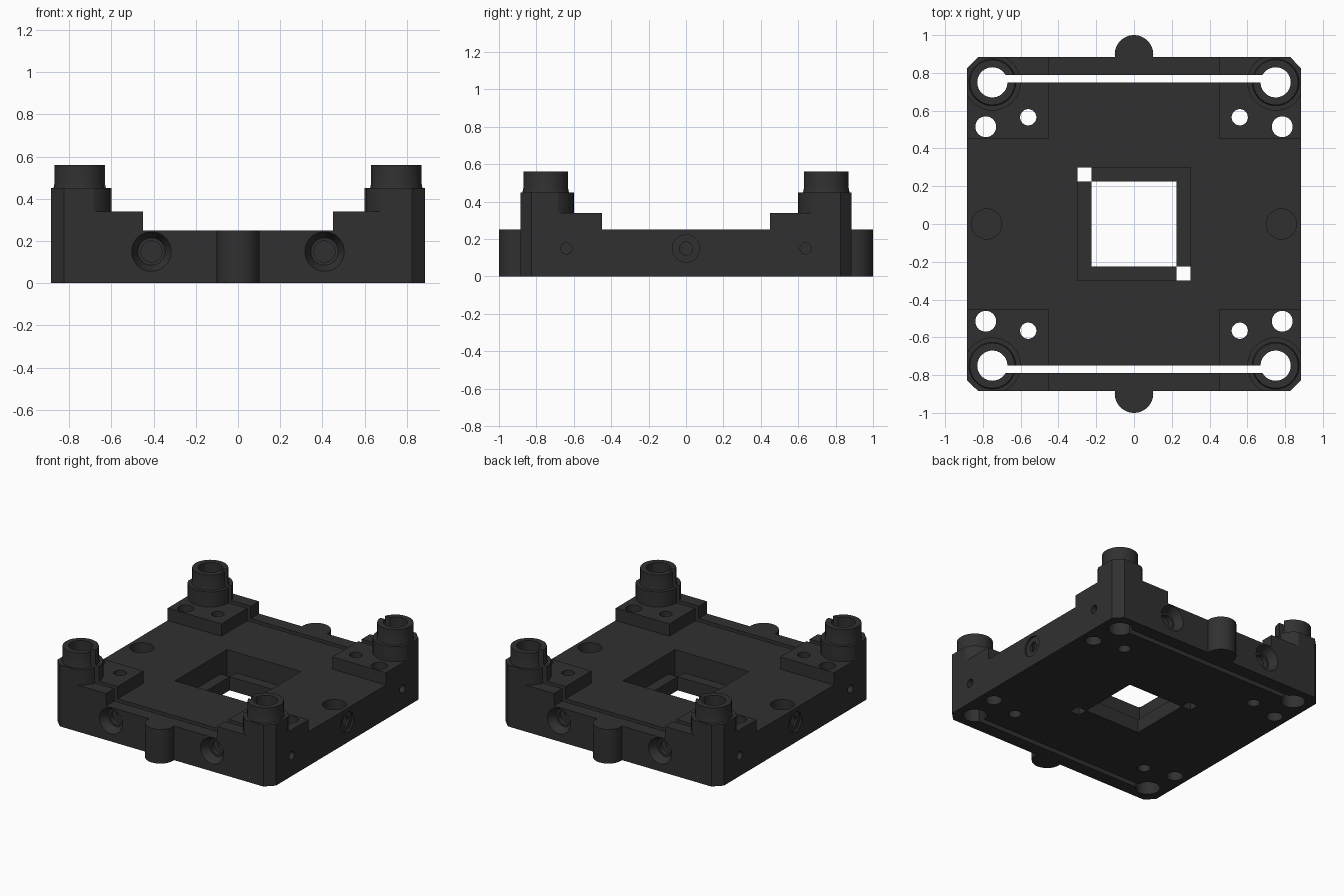
import bpy, bmesh, math
from mathutils import Matrix, Vector

if "Cube" in bpy.data.objects:
    bpy.data.objects.remove(bpy.data.objects["Cube"])

E = 0.885      # half width of the body
C = 0.06       # corner chamfer


def make(name, bm):
    bmesh.ops.recalc_face_normals(bm, faces=bm.faces)
    me = bpy.data.meshes.new(name)
    bm.to_mesh(me)
    bm.free()
    ob = bpy.data.objects.new(name, me)
    bpy.context.collection.objects.link(ob)
    return ob


def prism(name, pts, z0, z1):
    bm = bmesh.new()
    f = bm.faces.new([bm.verts.new((x, y, z0)) for x, y in pts])
    r = bmesh.ops.extrude_face_region(bm, geom=[f])
    for v in r["geom"]:
        if isinstance(v, bmesh.types.BMVert):
            v.co.z = z1
    return make(name, bm)


def box(name, x0, x1, y0, y1, z0, z1):
    return prism(name, [(x0, y0), (x1, y0), (x1, y1), (x0, y1)], z0, z1)


def rod(name, a, b, r1, r2=None, n=40):
    a, b = Vector(a), Vector(b)
    bm = bmesh.new()
    rot = (b - a).to_track_quat('Z', 'Y').to_matrix().to_4x4()
    bmesh.ops.create_cone(bm, cap_ends=True, segments=n, radius1=r1,
                          radius2=r1 if r2 is None else r2, depth=(b - a).length,
                          matrix=Matrix.Translation((a + b) / 2) @ rot)
    return make(name, bm)


def combine(target, tool, op):
    m = target.modifiers.new("bool", 'BOOLEAN')
    m.operation, m.object, m.solver = op, tool, 'EXACT'
    me = bpy.data.meshes.new_from_object(
        target.evaluated_get(bpy.context.evaluated_depsgraph_get()))
    target.modifiers.clear()
    target.data = me
    bpy.data.objects.remove(tool)


# main plate with chamfered corners
k = E - C
body = prism("mounting_frame", [(-k, -E), (k, -E), (E, -k), (E, k),
                                (k, E), (-k, E), (-E, k), (-E, -k)], 0, 0.25)


def add(o):
    combine(body, o, 'UNION')


def cut(o):
    o.hide_render = True
    combine(body, o, 'DIFFERENCE')


QUADS = [(sx, sy) for sx in (-1, 1) for sy in (-1, 1)]

# corner tower outline: round on the inside, square outside
half = math.sqrt(0.15 ** 2 - (E - 0.75) ** 2)
a0 = math.atan2(-half, E - 0.75)
a1 = math.atan2(E - 0.75, half) - 0
a1 = math.atan2(E - 0.75, -half) - 2 * math.pi
arc = [(0.75 + 0.15 * math.cos(a0 + (a1 - a0) * i / 24),
        0.75 + 0.15 * math.sin(a0 + (a1 - a0) * i / 24)) for i in range(25)]
arc[0], arc[-1] = (E, 0.75 - half), (0.75 - half, E)
tower = arc + [(k, E), (E, k)]
pad = [(0.45, 0.45), (E, 0.45), (E, k), (k, E), (0.45, E)]

# raised pads and slotted corner posts
for sx, sy in QUADS:
    px, py = 0.75 * sx, 0.75 * sy
    add(prism("pad", [(x * sx, y * sy) for x, y in pad], 0.1, 0.34))
    add(prism("tower", [(x * sx, y * sy) for x, y in tower], 0.2, 0.45))
    add(rod("collar", (px, py, 0.40), (px, py, 0.47), 0.134, 0.12))
    add(rod("post", (px, py, 0.3), (px, py, 0.56), 0.12))

# round tabs on front and back
for s in (-1, 1):
    add(rod("tab", (0, 0.898 * s, 0), (0, 0.898 * s, 0.25), 0.102, n=48))

# centre window: upper pocket, through hole and two open corners
cut(box("pocket", -0.3, 0.3, -0.3, 0.3, 0.1, 0.4))
cut(box("window", -0.225, 0.225, -0.225, 0.225, -0.1, 0.4))
cut(box("relief", -0.3, -0.225, 0.225, 0.3, -0.1, 0.2))
cut(box("relief", 0.225, 0.3, -0.3, -0.225, -0.1, 0.2))

# long slots joining the corner posts
for s in (-1, 1):
    cut(box("slot", -0.75, 0.75, *sorted((0.75 * s, 0.79 * s)), -0.1, 0.7))

# vertical holes and horizontal bores at each corner
for sx, sy in QUADS:
    for x, y, r in ((0.75, 0.75, 0.08), (0.785, 0.515, 0.055), (0.56, 0.565, 0.043)):
        cut(rod("hole", (x * sx, y * sy, -0.1), (x * sx, y * sy, 0.7), r))
    cut(rod("bore", (0.41 * sx, 0.65 * sy, 0.15), (0.41 * sx, 0.95 * sy, 0.15), 0.05))
    cut(rod("countersink", (0.41 * sx, 0.825 * sy, 0.15),
            (0.41 * sx, 0.89 * sy, 0.15), 0.065, 0.096))
    cut(rod("side_hole", (0.75 * sx, 0.64 * sy, 0.15), (0.95 * sx, 0.64 * sy, 0.15), 0.03))

# side pockets with a small hole through the outer wall
for s in (-1, 1):
    cut(rod("side_pocket", (0.78 * s, 0, 0.08), (0.78 * s, 0, 0.4), 0.08))
    cut(rod("side_bore", (0.78 * s, 0, 0.15), (0.95 * s, 0, 0.15), 0.035))
    cut(rod("side_recess", (0.872 * s, 0, 0.15), (0.95 * s, 0, 0.15), 0.073))

# dark finish
mat = bpy.data.materials.new("dark_plastic")
mat.diffuse_color = (0.03, 0.03, 0.03, 1)
mat.use_nodes = True
mat.node_tree.nodes["Principled BSDF"].inputs["Base Color"].default_value = mat.diffuse_color
body.data.materials.clear()
body.data.materials.append(mat)
bpy.context.view_layer.objects.active = body
body.select_set(True)
bpy.ops.object.shade_smooth_by_angle(angle=math.radians(30))
